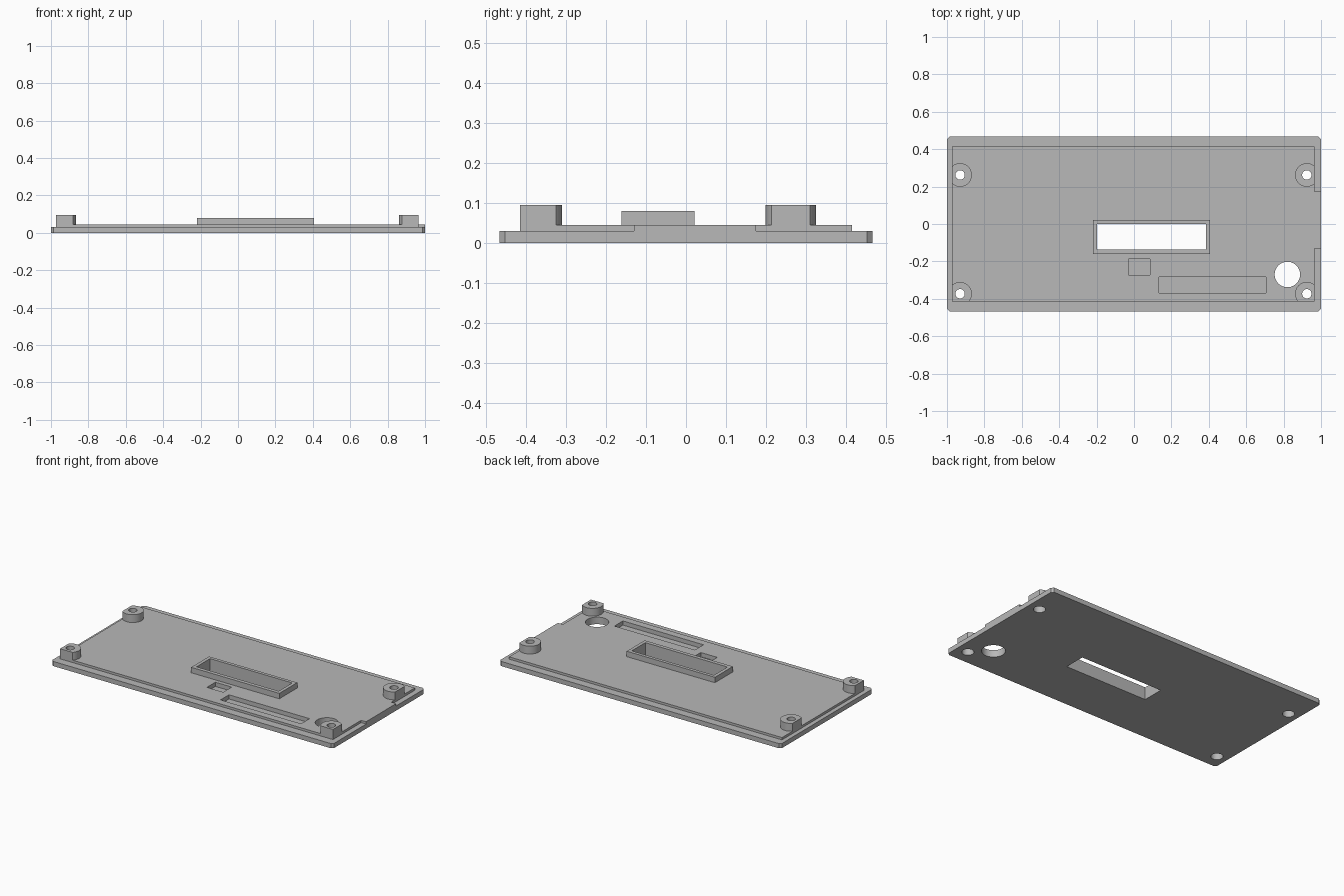
import bpy, bmesh
from mathutils import Matrix

cube = bpy.data.objects.get("Cube")
if cube:
    bpy.data.objects.remove(cube, do_unlink=True)

grey = bpy.data.materials.new("plain grey plastic")
grey.use_nodes = True
colour = (0.48, 0.48, 0.48, 1)
grey.diffuse_color = colour
grey.node_tree.nodes["Principled BSDF"].inputs["Base Color"].default_value = colour

BASE_TOP, LIP_TOP, FRAME_TOP, BOSS_TOP = 0.03, 0.045, 0.08, 0.095
X0, X1, Y = -0.972, 0.965, 0.415      # lip outline


def finish(name, bm):
    bmesh.ops.recalc_face_normals(bm, faces=bm.faces)
    mesh = bpy.data.meshes.new(name)
    bm.to_mesh(mesh)
    bm.free()
    mesh.materials.append(grey)
    obj = bpy.data.objects.new(name, mesh)
    bpy.context.collection.objects.link(obj)
    return obj


def prism(name, outline, z0, z1):
    bm = bmesh.new()
    face = bm.faces.new([bm.verts.new((x, y, z0)) for x, y in outline])
    new = bmesh.ops.extrude_face_region(bm, geom=[face])["geom"]
    bmesh.ops.translate(bm, vec=(0, 0, z1 - z0),
                        verts=[v for v in new if isinstance(v, bmesh.types.BMVert)])
    return finish(name, bm)


def box(name, x0, x1, y0, y1, z0, z1):
    return prism(name, [(x0, y0), (x1, y0), (x1, y1), (x0, y1)], z0, z1)


def cylinder(name, x, y, r, z0, z1):
    bm = bmesh.new()
    bmesh.ops.create_cone(bm, cap_ends=True, segments=48, radius1=r, radius2=r,
                          depth=z1 - z0, matrix=Matrix.Translation((x, y, (z0 + z1) / 2)))
    return finish(name, bm)


def combine(obj, tool, operation):
    mod = obj.modifiers.new("combine", 'BOOLEAN')
    mod.operation, mod.solver, mod.object = operation, 'EXACT', tool
    bpy.ops.object.select_all(action='DESELECT')
    bpy.context.view_layer.objects.active = obj
    obj.select_set(True)
    bpy.ops.object.modifier_apply(modifier=mod.name)
    bpy.data.objects.remove(tool, do_unlink=True)


# Base plate with chamfered corners
W, H, C = 1.0, 0.467, 0.014
plate = prism("cover_plate", [(-W + C, -H), (W - C, -H), (W, -H + C), (W, H - C),
                              (W - C, H), (-W + C, H), (-W, H - C), (-W, -H + C)],
              0, BASE_TOP)

# Raised lip, with a tab reaching the left end of the plate
lip = prism("lip", [(X0, -Y), (X1, -Y), (X1, -0.13), (W, -0.13), (W, 0.175),
                    (X1, 0.175), (X1, Y), (X0, Y)], BASE_TOP, LIP_TOP)
combine(plate, lip, 'UNION')

# Display window, two recesses and the round opening
window = (-0.198, 0.385, -0.137, 0.0)
combine(plate, box("window_cut", *window, -0.1, 0.2), 'DIFFERENCE')
combine(plate, box("small_recess", -0.03, 0.086, -0.273, -0.187, 0.018, 0.2), 'DIFFERENCE')
combine(plate, box("long_recess", 0.134, 0.706, -0.369, -0.283, 0.018, 0.2), 'DIFFERENCE')
combine(plate, cylinder("round_cut", 0.82, -0.27, 0.068, -0.1, 0.2), 'DIFFERENCE')

# Frame around the window
frame = box("window_frame", -0.22, 0.406, -0.161, 0.021, LIP_TOP, FRAME_TOP)
combine(frame, box("frame_cut", *window, -0.1, 0.2), 'DIFFERENCE')
parts = [plate, frame]

# Screw bosses trimmed to the lip, drilled through and counterbored from below
for side, x in (("right", -0.93), ("left", 0.924)):
    for end, y in (("front", -0.373), ("back", 0.262)):
        boss = cylinder(f"{end}_{side}_boss", x, y, 0.063, LIP_TOP, BOSS_TOP)
        combine(boss, box("trim", X0, X1, -Y, Y, -0.1, 0.2), 'INTERSECT')
        for part in (plate, boss):
            combine(part, cylinder("screw_cut", x, y, 0.025, -0.1, 0.2), 'DIFFERENCE')
            combine(part, cylinder("counterbore", x, y, 0.035, -0.1, 0.055), 'DIFFERENCE')
        parts.append(boss)

# Smooth round walls, keep edges sharp
bpy.ops.object.select_all(action='DESELECT')
for part in parts:
    part.select_set(True)
bpy.context.view_layer.objects.active = plate
bpy.ops.object.shade_smooth_by_angle()
